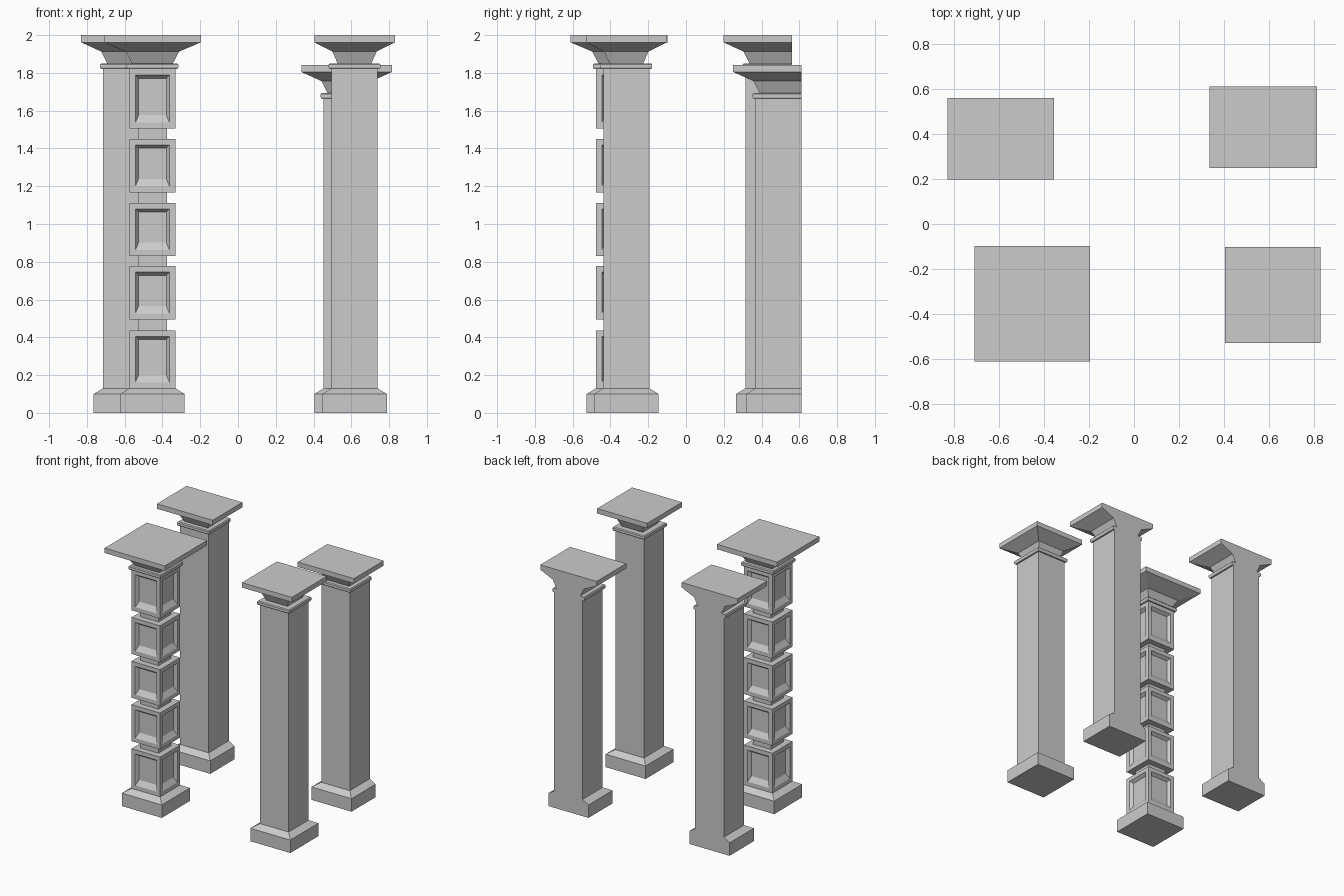
import bpy, bmesh

if "Cube" in bpy.data.objects:
    bpy.data.objects.remove(bpy.data.objects["Cube"])


def add_object(name, bm, loc):
    bmesh.ops.recalc_face_normals(bm, faces=bm.faces[:])
    mesh = bpy.data.meshes.new(name)
    bm.to_mesh(mesh)
    bm.free()
    obj = bpy.data.objects.new(name, mesh)
    obj.location = loc
    bpy.context.collection.objects.link(obj)
    return obj


def square_stack(name, loc, profile, flat=None):
    """Square rings (half width, z) joined upward; flat = fixed y of the back side."""
    bm = bmesh.new()
    rings = []
    for half, z in profile:
        back = half if flat is None else flat
        rings.append([bm.verts.new(p) for p in
                      ((-half, -half, z), (half, -half, z), (half, back, z), (-half, back, z))])
    for low, high in zip(rings, rings[1:]):
        for i in range(4):
            j = (i + 1) % 4
            bm.faces.new((low[i], low[j], high[j], high[i]))
    bm.faces.new(rings[0][::-1])
    bm.faces.new(rings[-1])
    return add_object(name, bm, loc)


def coffered_block(name, loc, half, z0, z1):
    """Block with a sunken bevelled panel on each of its four sides."""
    bm = bmesh.new()
    bmesh.ops.create_cube(bm, size=1)
    for v in bm.verts:
        v.co = (v.co.x * 2 * half, v.co.y * 2 * half, z0 + (v.co.z + 0.5) * (z1 - z0))
    bm.normal_update()
    sides = [f for f in bm.faces if abs(f.normal.z) < 0.5]
    for face in sides:
        bmesh.ops.inset_individual(bm, faces=[face], thickness=0.045, depth=0)
        bmesh.ops.inset_individual(bm, faces=[face], thickness=0.024, depth=-0.024)
        # deeper sill slope at the bottom of the panel
        for v in sorted(face.verts, key=lambda v: v.co.z)[:2]:
            v.co.z += 0.022
    return add_object(name, bm, loc)


SHAFT = 0.122


def column(name, x, y, cap, drop=0.0, flat=None, coffered=False):
    loc = (x, y, 0)
    # plinth with sloped top
    square_stack(name + "_base", loc, [(0.171, 0), (0.171, 0.10), (SHAFT, 0.13)], flat)
    # shaft, or slim core with panelled blocks
    top = 1.82 - drop
    if coffered:
        square_stack(name + "_core", loc, [(0.076, 0.13), (0.076, top)])
        spans = [(0.13, 0.437), (0.495, 0.777), (0.83, 1.112), (1.168, 1.45), (1.505, 1.82)]
        for i, (z0, z1) in enumerate(spans):
            coffered_block(f"{name}_block_{i + 1}", loc, SHAFT, z0, z1)
    else:
        square_stack(name + "_shaft", loc, [(SHAFT, 0.13), (SHAFT, top)], flat)
    # collar moulding
    square_stack(name + "_collar", loc,
                 [(0.132, top), (0.137, top + 0.008), (0.137, top + 0.024), (0.131, top + 0.03)], flat)
    # flared capital and slab
    square_stack(name + "_capital", loc,
                 [(cap * 0.42, top + 0.03), (cap * 0.55, top + 0.093),
                  (cap, top + 0.142), (cap, top + 0.18)], flat)


column("front_left_column", -0.453, -0.355, 0.257, coffered=True)
column("front_right_column", 0.617, -0.316, 0.213)
column("back_left_column", -0.593, 0.436, 0.238, flat=0.124)
column("back_right_column", 0.575, 0.49, 0.24, drop=0.157, flat=0.122)
